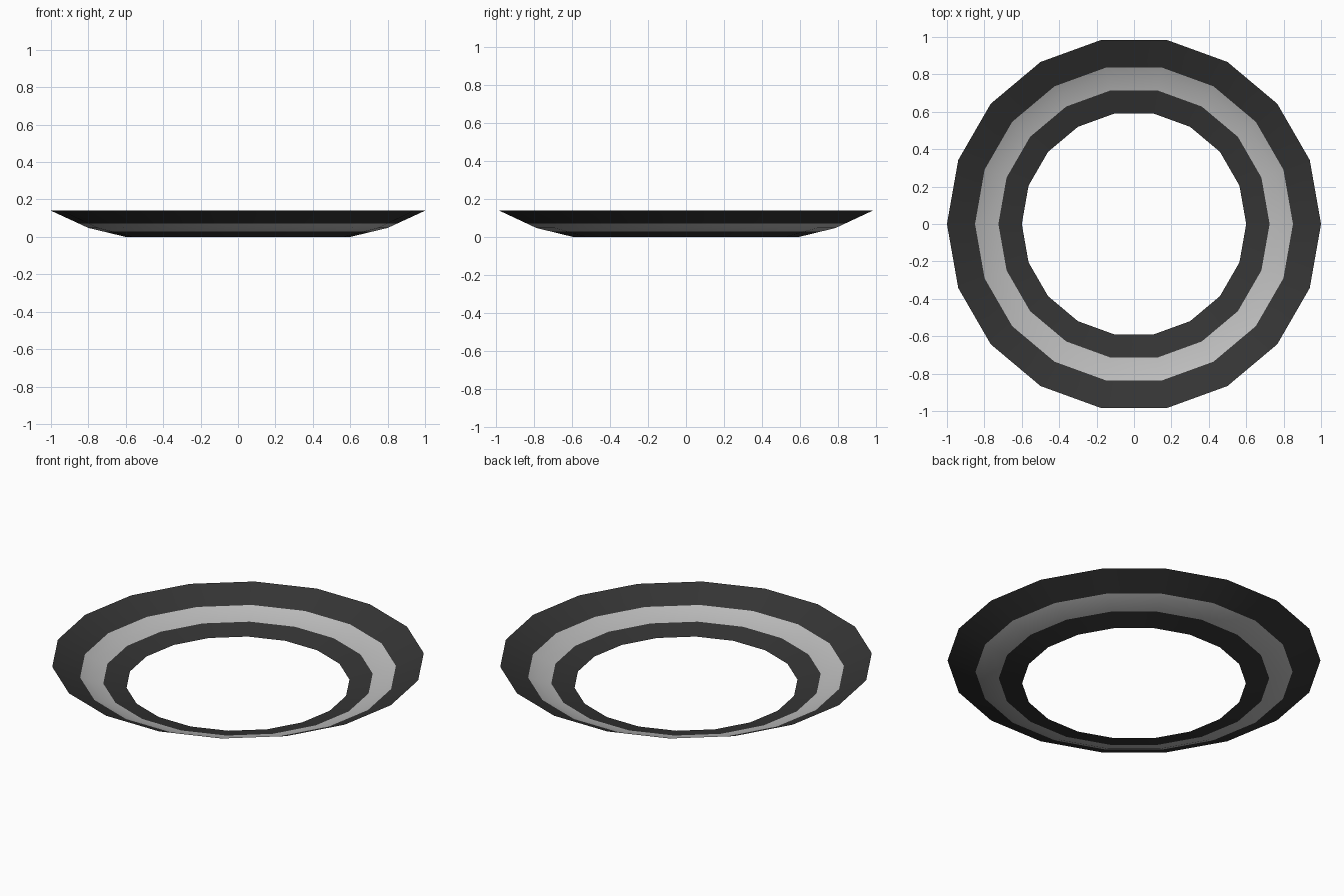
import bpy, bmesh, math

cube = bpy.data.objects.get("Cube")
if cube:
    bpy.data.objects.remove(cube, do_unlink=True)


def flat_material(name, value):
    mat = bpy.data.materials.new(name)
    mat.use_nodes = True
    colour = (value, value, value, 1)
    mat.diffuse_color = colour
    mat.node_tree.nodes["Principled BSDF"].inputs["Base Color"].default_value = colour
    return mat


SIDES = 18
# Dish profile from the inner rim to the outer rim: radius, height
PROFILE = [(0.6, 0), (0.725, 0.03), (0.8, 0.048), (0.85, 0.071), (1, 0.14)]

# Open, single-skinned ring turned around z
bm = bmesh.new()
rings = []
for radius, height in PROFILE:
    angles = [2 * math.pi * i / SIDES for i in range(SIDES)]
    rings.append([bm.verts.new((radius * math.cos(a), radius * math.sin(a), height))
                  for a in angles])

# Dark rims at both edges, light band between them
for row, (inner, outer) in enumerate(zip(rings, rings[1:])):
    for i in range(SIDES):
        j = (i + 1) % SIDES
        face = bm.faces.new((inner[i], outer[i], outer[j], inner[j]))
        face.material_index = 1 if row in (1, 2) else 0

mesh = bpy.data.meshes.new("ring")
bm.to_mesh(mesh)
bm.free()
mesh.materials.append(flat_material("dark grey", 0.035))
mesh.materials.append(flat_material("light grey", 0.5))

ring = bpy.data.objects.new("ring", mesh)
bpy.context.collection.objects.link(ring)
bpy.context.view_layer.objects.active = ring
ring.select_set(True)
bpy.ops.object.shade_smooth_by_angle(angle=math.radians(30))
